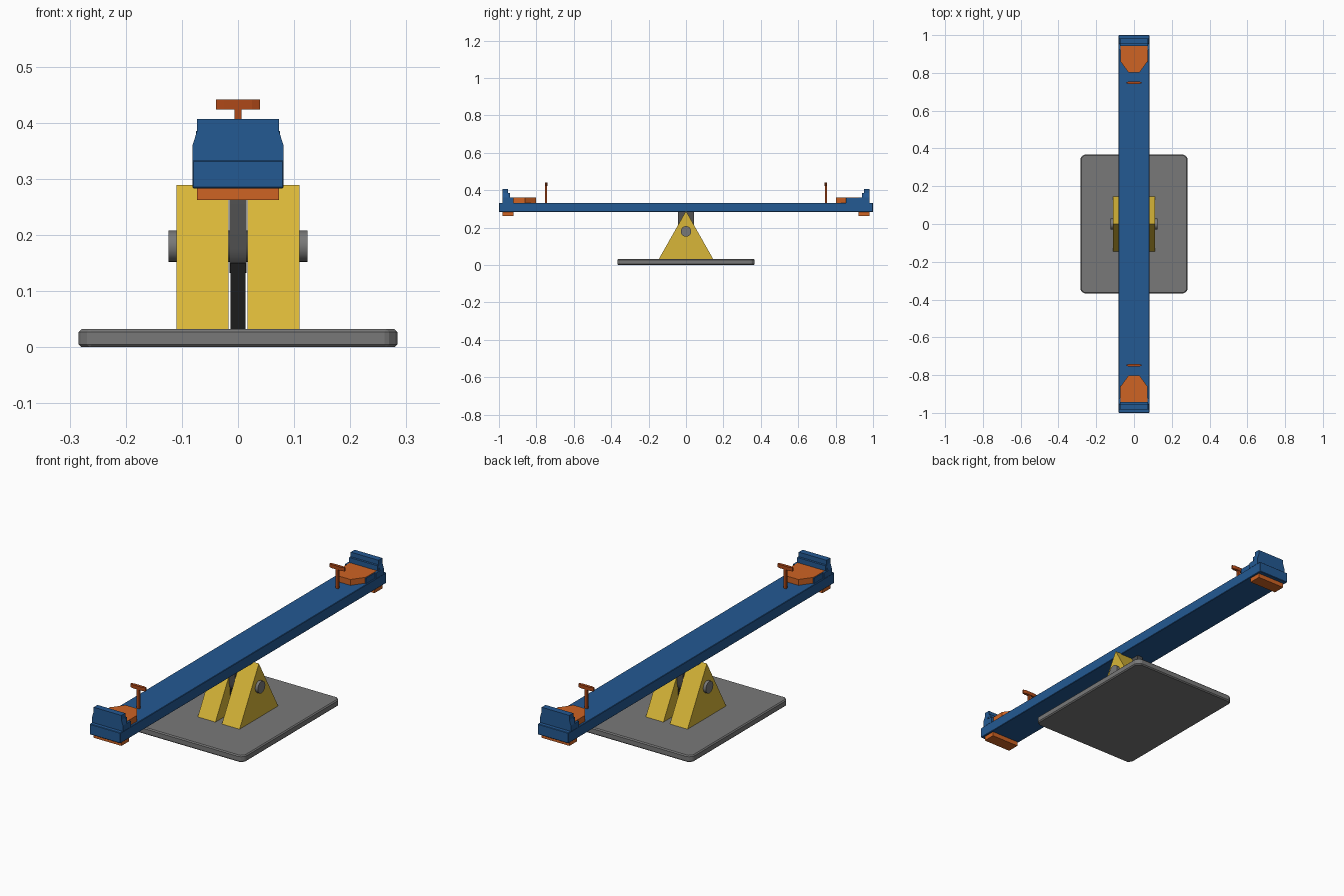
import bpy, bmesh, math
from mathutils import Matrix

if "Cube" in bpy.data.objects:
    bpy.data.objects.remove(bpy.data.objects["Cube"])


def mat(name, r, g, b):
    m = bpy.data.materials.new(name)
    m.diffuse_color = (r, g, b, 1)
    m.use_nodes = True
    m.node_tree.nodes["Principled BSDF"].inputs["Base Color"].default_value = m.diffuse_color
    return m


BLUE = mat("beam blue", 0.017, 0.10, 0.29)
ORANGE = mat("seat orange", 0.62, 0.125, 0.017)
RUST = mat("handle rust", 0.42, 0.065, 0.009)
YELLOW = mat("support yellow", 0.69, 0.47, 0.04)
GREY = mat("metal grey", 0.19, 0.19, 0.19)
DARK = mat("bracket dark grey", 0.085, 0.085, 0.085)
BLACK = mat("spacer black", 0.012, 0.012, 0.012)


def prism(name, pts, lo, hi, axis, material, turn=False, bevel=0):
    """Extrude a 2D outline along an axis; turn=True spins it to the other end."""
    place = {'x': lambda a, b, t: (t, a, b),
             'y': lambda a, b, t: (a, t, b),
             'z': lambda a, b, t: (a, b, t)}[axis]
    bm = bmesh.new()
    low = [bm.verts.new(place(a, b, lo)) for a, b in pts]
    high = [bm.verts.new(place(a, b, hi)) for a, b in pts]
    bm.faces.new(low)
    bm.faces.new(high)
    n = len(pts)
    for i in range(n):
        j = (i + 1) % n
        bm.faces.new((low[i], low[j], high[j], high[i]))
    bmesh.ops.recalc_face_normals(bm, faces=bm.faces)
    if bevel:
        bmesh.ops.bevel(bm, geom=bm.edges[:], offset=bevel, segments=1,
                        affect='EDGES', profile=0.5)
    if turn:
        bmesh.ops.transform(bm, matrix=Matrix.Rotation(math.pi, 4, 'Z'), verts=bm.verts)
    me = bpy.data.meshes.new(name)
    bm.to_mesh(me)
    bm.free()
    me.materials.append(material)
    ob = bpy.data.objects.new(name, me)
    bpy.context.collection.objects.link(ob)
    return ob


def box(name, x, y, z, material, turn=False, bevel=0):
    pts = [(x[0], y[0]), (x[1], y[0]), (x[1], y[1]), (x[0], y[1])]
    return prism(name, pts, z[0], z[1], 'z', material, turn, bevel)


def arc(cy, cz, r, start, end, n):
    return [(cy + r * math.cos(start + (end - start) * i / n),
             cz + r * math.sin(start + (end - start) * i / n)) for i in range(n + 1)]


def smooth(ob):
    bpy.context.view_layer.objects.active = ob
    bpy.ops.object.select_all(action='DESELECT')
    ob.select_set(True)
    bpy.ops.object.shade_smooth_by_angle(angle=math.radians(35))


# base plate with cut corners
X, Y, C = 0.284, 0.367, 0.018
base = [(-X + C, -Y), (X - C, -Y), (X, -Y + C), (X, Y - C),
        (X - C, Y), (-X + C, Y), (-X, Y - C), (-X, -Y + C)]
prism("base_plate", base, 0, 0.032, 'z', GREY, bevel=0.005)

# triangular supports
for name, a, b in (("support_left", -0.11, -0.017), ("support_right", 0.017, 0.11)):
    prism(name, [(-0.146, 0.031), (0.146, 0.031), (0.0, 0.289)], a, b, 'x', YELLOW)

# axle, hanging bracket and spacer between the supports
smooth(prism("axle", arc(0, 0.18, 0.028, 0, math.tau * 23 / 24, 23), -0.124, 0.124, 'x', GREY))
tab = [(0.044, 0.285)] + arc(0, 0.176, 0.044, 0, -math.pi, 12) + [(-0.044, 0.285)]
smooth(prism("beam_bracket", tab, -0.0155, 0.0155, 'x', DARK))
box("spacer", (-0.0135, 0.0135), (-0.04, 0.04), (0.031, 0.15), BLACK)

# beam
box("beam", (-0.081, 0.081), (-1, 1), (0.283, 0.333), BLUE, bevel=0.002)

# both ends: the second is the first spun half a turn
for end, t in (("front", False), ("back", True)):
    back = [(-0.081, 0.332), (0.081, 0.332), (0.081, 0.36), (0.073, 0.385), (0.073, 0.407),
            (-0.073, 0.407), (-0.073, 0.385), (-0.081, 0.36)]
    prism(end + "_backrest", back, -0.981, -0.952, 'y', BLUE, t)
    box(end + "_backrest_step", (-0.075, 0.075), (-0.955, -0.942), (0.332, 0.385), BLUE, t)
    for side, a, b in (("left", -0.081, -0.071), ("right", 0.071, 0.081)):
        box(f"{end}_arm_{side}", (a, b), (-0.955, -0.922), (0.332, 0.36), BLUE, t)
    seat = [(-0.071, -0.95), (0.071, -0.95), (0.071, -0.86), (0.03, -0.803),
            (-0.03, -0.803), (-0.071, -0.86)]
    prism(end + "_seat", seat, 0.332, 0.361, 'z', ORANGE, t)
    box(end + "_seat_side", (-0.075, -0.0705), (-0.925, -0.855), (0.332, 0.359), BLUE, t)
    box(end + "_bumper", (-0.073, 0.073), (-0.981, -0.922), (0.262, 0.284), ORANGE, t)
    # handle: post and grip with tapered ends
    box(end + "_handle_post", (-0.0065, 0.0065), (-0.753, -0.743), (0.332, 0.426), RUST, t)
    grip = [(-0.039, -0.751), (-0.025, -0.755), (0.025, -0.755), (0.039, -0.751),
            (0.039, -0.745), (0.025, -0.741), (-0.025, -0.741), (-0.039, -0.745)]
    prism(end + "_handle_grip", grip, 0.424, 0.441, 'z', RUST, t)
